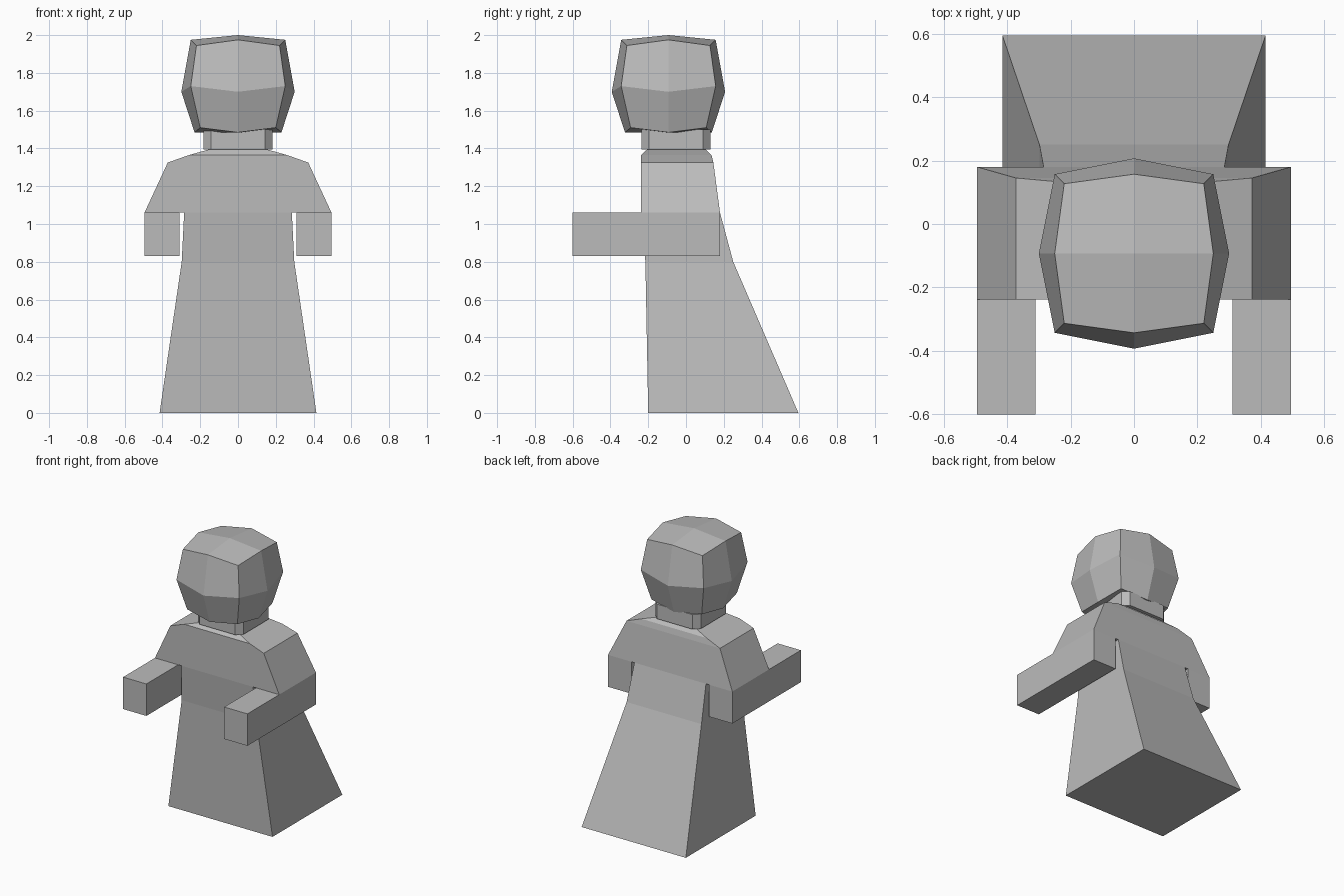
import bpy
import bmesh
from math import copysign

cube = bpy.data.objects.get("Cube")
if cube:
    bpy.data.objects.remove(cube, do_unlink=True)

grey = bpy.data.materials.new("plain grey")
grey.use_nodes = True
colour = (0.5, 0.5, 0.5, 1)
grey.diffuse_color = colour
grey.node_tree.nodes["Principled BSDF"].inputs["Base Color"].default_value = colour


def finish(name, bm):
    """Turn a bmesh into a flat-shaded grey object."""
    bmesh.ops.recalc_face_normals(bm, faces=bm.faces)
    mesh = bpy.data.meshes.new(name)
    bm.to_mesh(mesh)
    bm.free()
    mesh.materials.append(grey)
    obj = bpy.data.objects.new(name, mesh)
    bpy.context.collection.objects.link(obj)
    return obj


def loft(name, rings):
    """Skin a stack of equal-length rings and cap both ends."""
    bm = bmesh.new()
    loops = [[bm.verts.new(p) for p in ring] for ring in rings]
    n = len(loops[0])
    for a, b in zip(loops, loops[1:]):
        for i in range(n):
            j = (i + 1) % n
            bm.faces.new((a[i], a[j], b[j], b[i]))
    bm.faces.new(loops[0][::-1])
    bm.faces.new(loops[-1])
    return finish(name, bm)


def rect(z, half, front, back):
    return [(-half, front, z), (half, front, z), (half, back, z), (-half, back, z)]


def box(name, x0, x1, y0, y1, z0, z1):
    return loft(name, [[(x0, y0, z), (x1, y0, z), (x1, y1, z), (x0, y1, z)]
                       for z in (z0, z1)])


# Gown, flaring out towards the back
loft("gown", [rect(0, 0.415, -0.2, 0.595),
              rect(0.8, 0.298, -0.215, 0.25),
              rect(1.06, 0.285, -0.238, 0.18)])

# Sloping shoulders with a shallow collar
loft("shoulders", [rect(1.06, 0.495, -0.238, 0.18),
                   rect(1.325, 0.372, -0.238, 0.145),
                   rect(1.365, 0.26, -0.238, 0.135),
                   rect(1.4, 0.135, -0.2, 0.1)])

# Straight forearms reaching forward
for side, s in (("right", -1), ("left", 1)):
    x0, x1 = sorted((s * 0.31, s * 0.495))
    box(side + "_arm", x0, x1, -0.6, 0.18, 0.83, 1.06)

# Chamfered neck
R, C, NECK_Y = 0.182, 0.142, -0.053
octagon = [(-C, -R), (C, -R), (R, -C), (R, C), (C, R), (-C, R), (-R, C), (-R, -C)]
loft("neck", [[(x, y + NECK_Y, z) for x, y in octagon] for z in (1.395, 1.5)])

# Head: a once-divided cube pushed out towards a ball
bm = bmesh.new()
bmesh.ops.create_cube(bm, size=2)
bmesh.ops.subdivide_edges(bm, edges=bm.edges[:], cuts=1, use_grid_fill=True)
HEIGHT = {1: (2.0, 1.975, 1.945), 0: (1.7, 1.7, 1.73), -1: (1.48, 1.485, 1.51)}
WIDTH = {1: (0, 0.25, 0.22), 0: (0, 0.3, 0.25), -1: (0, 0.23, 0.2)}
for v in bm.verts:
    x, y, level = (round(c) for c in v.co)
    count = abs(x) + abs(y)
    w = WIDTH[level][count]
    v.co = (x * w, y * w - 0.093, HEIGHT[level][count])
finish("head", bm)
